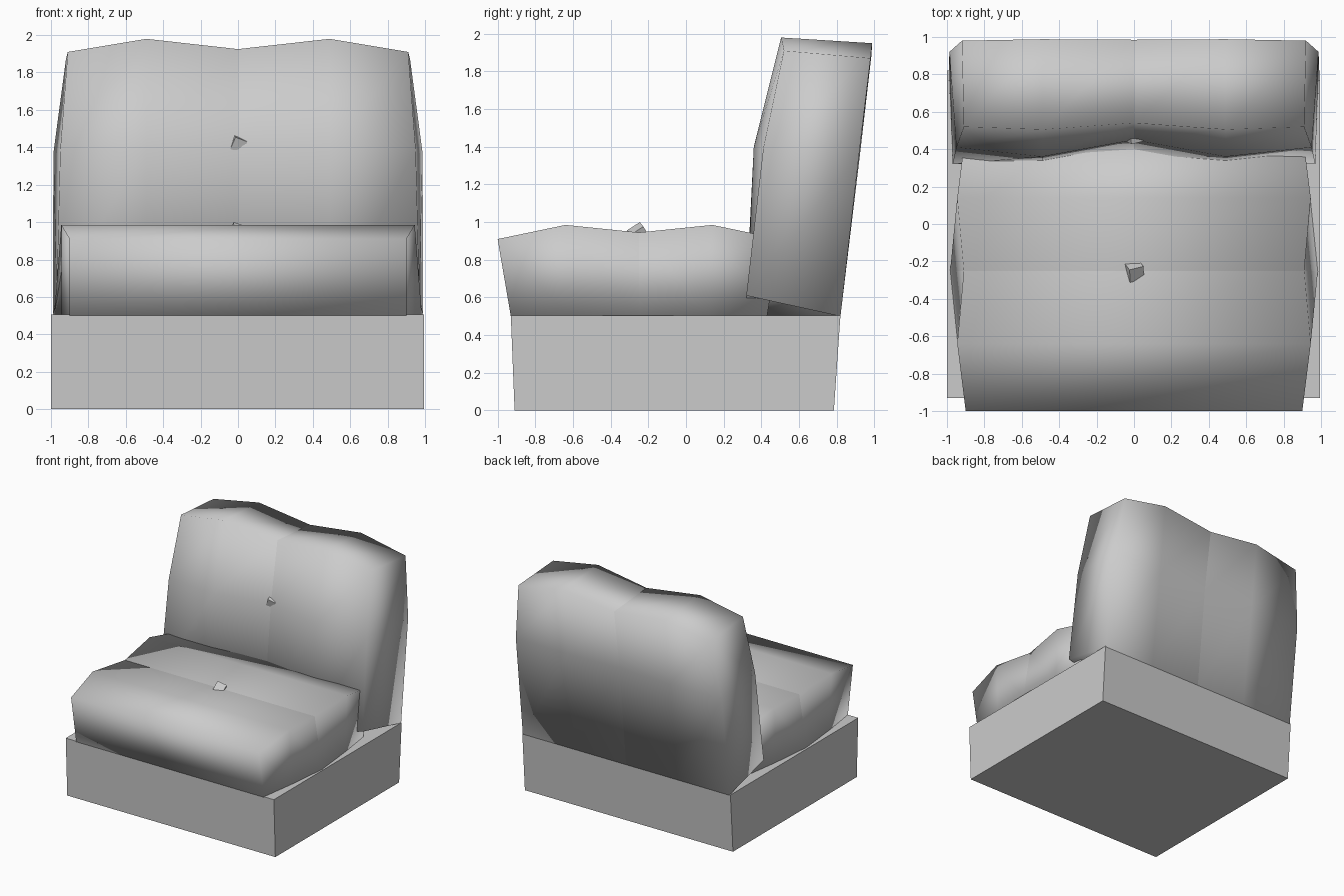
import bpy, bmesh
from mathutils import Euler

if "Cube" in bpy.data.objects:
    bpy.data.objects.remove(bpy.data.objects["Cube"], do_unlink=True)

grey = bpy.data.materials.new("light_grey")
grey.use_nodes = True
colour = (0.6, 0.6, 0.6, 1)
grey.diffuse_color = colour
grey.node_tree.nodes["Principled BSDF"].inputs["Base Color"].default_value = colour


def finish(bm, name):
    bmesh.ops.recalc_face_normals(bm, faces=bm.faces[:])
    mesh = bpy.data.meshes.new(name)
    bm.to_mesh(mesh)
    bm.free()
    mesh.materials.append(grey)
    obj = bpy.data.objects.new(name, mesh)
    bpy.context.collection.objects.link(obj)
    return obj


def loft(name, rings, smooth=True):
    """Skin a row of matching sections, with a sharp seam on the middle one."""
    bm = bmesh.new()
    loops = [[bm.verts.new(p) for p in ring] for ring in rings]
    n = len(rings[0])
    for a, b in zip(loops, loops[1:]):
        for j in range(n):
            k = (j + 1) % n
            bm.faces.new((a[j], a[k], b[k], b[j]))
    for ring in (loops[0], loops[-1]):
        for j in range(n // 2 - 1):
            bm.faces.new((ring[j], ring[j + 1], ring[n - 2 - j], ring[n - 1 - j]))
    for face in bm.faces:
        face.smooth = smooth
    if len(loops) > 2:
        mid = loops[len(loops) // 2]
        for j in range(n):
            bm.edges.get((mid[j], mid[(j + 1) % n])).smooth = False
    return finish(bm, name)


def button(name, location, size, turn):
    bm = bmesh.new()
    bmesh.ops.create_cube(bm, size=size)
    obj = finish(bm, name)
    obj.location = location
    obj.rotation_euler = Euler(turn)


# Base block, slightly wider at the top
loft("base", [[(-1, y0, z), (0.995, y0, z), (0.995, y1, z), (-1, y1, z)]
              for y0, y1, z in ((-0.91, 0.785, 0), (-0.93, 0.82, 0.505))], smooth=False)

# Seat cushion: sections from front to back, mirrored about its seam
seam_y = -0.25
half = [  # offset from seam, bottom offset, top height, top half width, bottom half width
    (0.75, 0.68, 0.91, 0.90, 0.90),
    (0.39, 0.37, 0.985, 0.945, 0.945),
    (0, 0, 0.945, 0.91, 0.983)]
sections = []
for side, rows in ((-1, half), (1, half[1::-1])):
    for top, low, z, wt, wb in rows:
        yt, yb = seam_y + side * top, seam_y + side * low
        sections.append([(-wb, yb, 0.5), (-wt, yt, z), (wt, yt, z), (wb, yb, 0.5)])
loft("seat_cushion", sections)

# Backrest cushion: each section runs up the front and down the back
end = [(0.97, 0.32, 0.61), (0.95, 0.41, 1.39), (0.91, 0.52, 1.91),
       (0.92, 0.98, 1.87), (0.987, 0.92, 1.37), (0.99, 0.82, 0.5)]
bulge = [(0.49, 0.32, 0.5), (0.49, 0.36, 1.4), (0.49, 0.505, 1.98),
         (0.49, 0.988, 1.95), (0.49, 0.925, 1.37), (0.49, 0.82, 0.5)]
middle = [(0, 0.36, 0.55), (0, 0.45, 1.41), (0, 0.54, 1.925),
          (0, 0.985, 1.89), (0, 0.91, 1.37), (0, 0.82, 0.5)]


def flip(section):
    return [(-x, y, z) for x, y, z in section]


loft("backrest_cushion", [flip(end), flip(bulge), middle, bulge, end])

# Tufting buttons
button("seat_button", (0, seam_y, 0.935), 0.08, (0.6, 0.3, 0.25))
button("backrest_button", (0, 0.475, 1.42), 0.07, (0.3, 0.35, 0.25))
